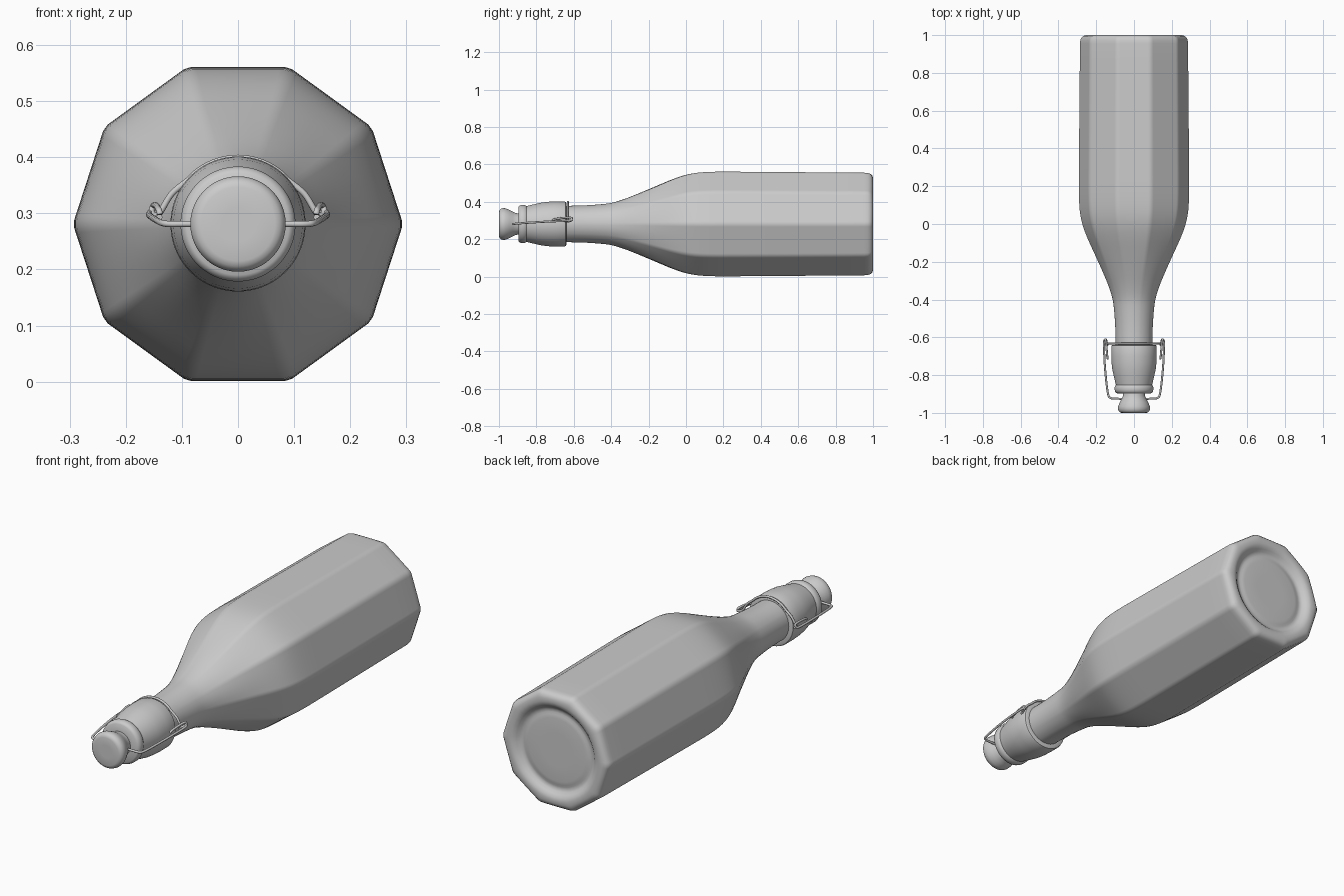
import bpy, math
from mathutils import Vector

if "Cube" in bpy.data.objects:
    bpy.data.objects.remove(bpy.data.objects["Cube"])

AXIS_Z = 0.281


def catmull(pts, n):
    """Smooth a list of tuples with n steps per span."""
    p = [Vector(q) for q in pts]
    p = [p[0]] + p + [p[-1]]
    out = []
    for i in range(1, len(p) - 2):
        a, b, c, d = p[i - 1:i + 3]
        for k in range(n):
            t = k / n
            out.append(0.5 * (2 * b + (c - a) * t + (2 * a - 5 * b + 4 * c - d) * t * t
                              + (3 * b - a - 3 * c + d) * t ** 3))
    return out + [p[-1]]


def loft(name, rings, deltas, sides):
    """Rings of (y, radius, facet amount) along y, closed by caps."""
    angs = [(2 * math.pi * (s + 0.5) / sides + math.radians(d), math.radians(d))
            for s in range(sides) for d in deltas]
    n, verts, faces = len(angs), [], []
    for y, r, t in rings:
        t = min(1, max(0, t))
        for a, d in angs:
            f = min(1 / math.cos(d), 1.0435)
            q = r * (1 + t * (f - 1))
            verts.append((q * math.cos(a), y, AXIS_Z + q * math.sin(a)))
    for i in range(len(rings) - 1):
        for j in range(n):
            k = (j + 1) % n
            faces.append((i * n + j, i * n + k, (i + 1) * n + k, (i + 1) * n + j))
    faces.append(tuple(reversed(range(n))))
    faces.append(tuple((len(rings) - 1) * n + j for j in range(n)))
    me = bpy.data.meshes.new(name)
    me.from_pydata(verts, [], [f[::-1] for f in faces])
    me.update()
    ob = bpy.data.objects.new(name, me)
    bpy.context.collection.objects.link(ob)
    bpy.ops.object.select_all(action='DESELECT')
    ob.select_set(True)
    bpy.context.view_layer.objects.active = ob
    bpy.ops.object.shade_smooth_by_angle(angle=math.radians(40))
    return ob


def wire(name, half, radius):
    """Mirror a half path (starting on x = 0) and sweep a round wire."""
    full = [(-x, y, z) for x, y, z in reversed(half[1:])] + half
    cu = bpy.data.curves.new(name, 'CURVE')
    cu.dimensions = '3D'
    cu.bevel_depth = radius
    cu.bevel_resolution = 3
    cu.use_fill_caps = True
    pts = catmull(full, 5)
    sp = cu.splines.new('POLY')
    sp.points.add(len(pts) - 1)
    for p, q in zip(sp.points, pts):
        p.co = (*q, 1)
    sp.use_smooth = True
    ob = bpy.data.objects.new(name, cu)
    bpy.context.collection.objects.link(ob)


# Ten-sided body blending into a round neck, with a recessed base
body = catmull([(-0.66, .097, 0), (-0.55, .099, 0), (-0.45, .106, 0), (-0.39, .115, .05),
                (-0.32, .137, .15), (-0.24, .169, .35), (-0.15, .207, .6), (-0.07, .240, .8),
                (0, .263, .92), (0.07, .275, 1), (0.16, .2795, 1), (0.3, .2793, 1),
                (0.6, .277, 1), (0.955, .274, 1)], 3)
base = [(.972, .2725, 1), (.986, .268, .95), (.995, .26, .8), (1, .248, .5), (1, .232, .15),
        (.997, .22, 0), (.988, .208, 0), (.978, .198, 0), (.973, .187, 0), (.973, .176, 0),
        (.976, .166, 0), (.978, .15, 0), (.978, .08, 0), (.978, .01, 0)]
loft("bottle_body", body + base, [-18, -16.6, -15, -8, 0, 8, 15, 16.6], 10)

# Round collar with a lip ring
collar = [(-.640, .09), (-.640, .112), (-.643, .118), (-.650, .1205), (-.70, .1205),
          (-.735, .119), (-.77, .115), (-.81, .106), (-.84, .099), (-.852, .096),
          (-.857, .099), (-.864, .1025), (-.878, .1025), (-.890, .099), (-.896, .091),
          (-.897, .05)]
loft("neck_collar", [(y, r, 0) for y, r in reversed(collar)], [0], 64)

# Flared stopper
stopper = [(-1, .03), (-1, .066), (-.997, .075), (-.990, .082), (-.978, .085), (-.965, .084),
           (-.945, .076), (-.925, .065), (-.908, .058), (-.885, .056)]
loft("stopper", [(y, r, 0) for y, r in stopper], [0], 64)

# Wire bail running from the stopper back to the side loops
wire("closing_bail", [(0, -.925, .281), (.09, -.925, .281), (.122, -.922, .281),
                      (.136, -.905, .283), (.146, -.84, .288), (.155, -.74, .294),
                      (.159, -.64, .298), (.156, -.615, .301), (.149, -.612, .300),
                      (.143, -.63, .294), (.140, -.645, .293)], .0055)

# Wire strap over the neck, ending in the side hooks
arc = [(.118 * math.sin(a), -.632, AXIS_Z + .118 * math.cos(a))
       for a in [math.radians(d) for d in range(0, 50, 8)]]
wire("neck_strap", arc + [(.118, -.632, .335), (.138, -.632, .303), (.148, -.628, .296),
                          (.154, -.616, .303), (.150, -.612, .314), (.146, -.65, .314),
                          (.141, -.705, .306), (.139, -.712, .298)], .0055)
